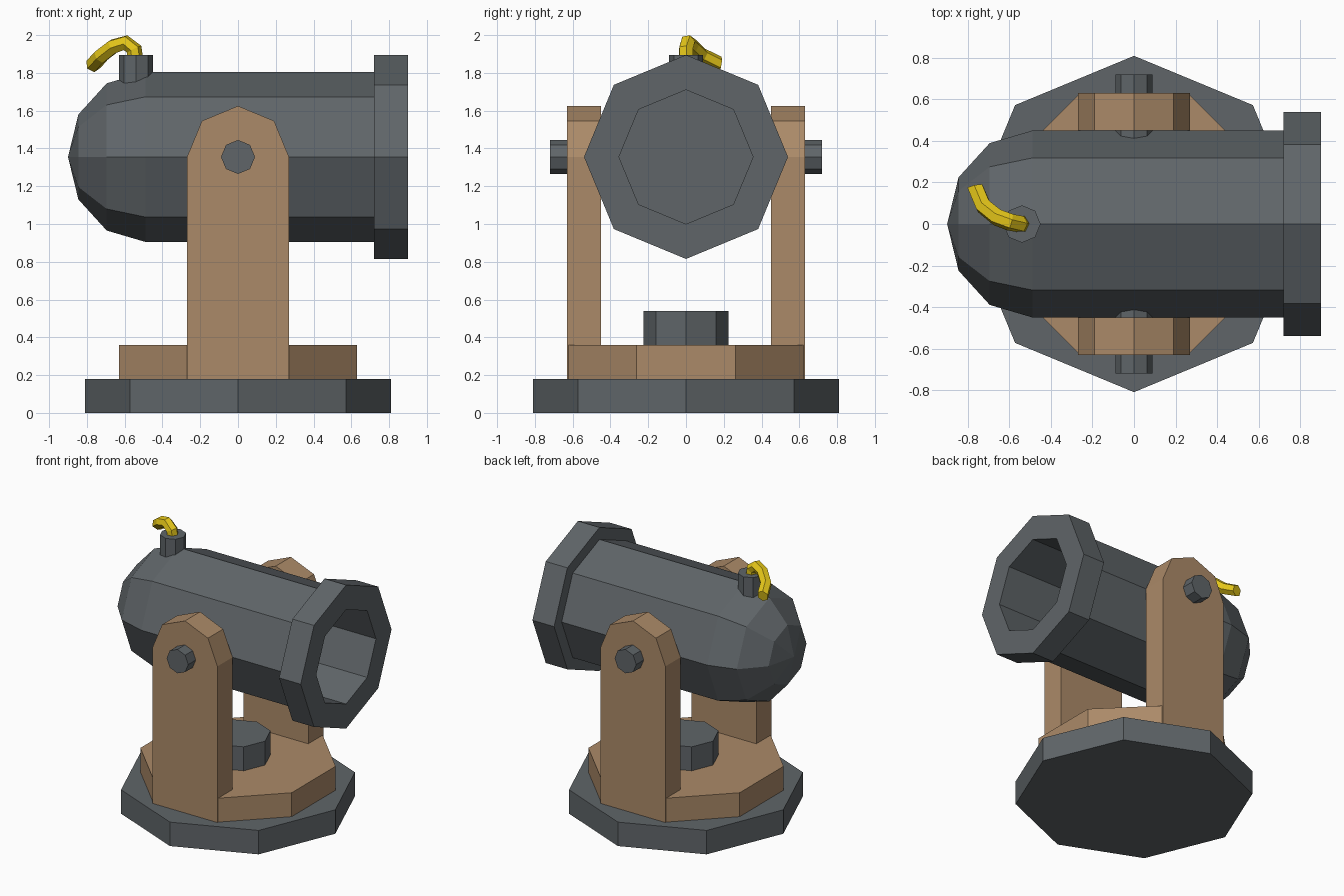
import bpy, bmesh
from math import sin, cos, pi, radians
from mathutils import Vector

if "Cube" in bpy.data.objects:
    bpy.data.objects.remove(bpy.data.objects["Cube"])


def material(name, rgb):
    m = bpy.data.materials.new(name)
    m.diffuse_color = (*rgb, 1)
    m.use_nodes = True
    m.node_tree.nodes["Principled BSDF"].inputs["Base Color"].default_value = m.diffuse_color
    return m


IRON = material("dark_iron", (0.115, 0.13, 0.14))
WOOD = material("wood", (0.41, 0.255, 0.14))
YELLOW = material("fuse_yellow", (0.8, 0.58, 0.01))
AXIS_Z = 1.355


def finish(name, bm, mat):
    bmesh.ops.remove_doubles(bm, verts=bm.verts, dist=1e-5)
    bmesh.ops.recalc_face_normals(bm, faces=bm.faces)
    me = bpy.data.meshes.new(name)
    bm.to_mesh(me)
    bm.free()
    me.materials.append(mat)
    ob = bpy.data.objects.new(name, me)
    bpy.context.collection.objects.link(ob)
    return ob


def prism(name, outline, direction, mat):
    """Extrude a flat outline of 3D points along a direction."""
    bm = bmesh.new()
    face = bm.faces.new([bm.verts.new(p) for p in outline])
    new = bmesh.ops.extrude_face_region(bm, geom=[face], use_keep_orig=True)["geom"]
    bmesh.ops.translate(bm, vec=Vector(direction),
                        verts=[v for v in new if isinstance(v, bmesh.types.BMVert)])
    return finish(name, bm, mat)


def ring(r, turn=0.0):
    return [(r * cos(turn + i * pi / 4), r * sin(turn + i * pi / 4)) for i in range(8)]


def drum(name, r, z0, z1, mat, turn=0.0, x=0.0):
    return prism(name, [(x + a, b, z0) for a, b in ring(r, turn)], (0, 0, z1 - z0), mat)


# Turntable
drum("base_plate", 0.81, 0, 0.18, IRON)
drum("wooden_turntable", 0.63 / cos(pi / 8), 0.18, 0.36, WOOD, pi / 8)
drum("pivot_hub", 0.225, 0.36, 0.54, IRON)

# Side supports with rounded tops, and the pins through them
arch = [(-0.27, 0.18), (0.27, 0.18)] + [
    (0.27 * cos(i * pi / 4), AXIS_Z + 0.27 * sin(i * pi / 4)) for i in range(5)]
for side, s in (("front", -1), ("back", 1)):
    prism(side + "_support", [(x, s * 0.45, z) for x, z in arch], (0, s * 0.18, 0), WOOD)
    prism(side + "_pin", [(a, s * 0.38, AXIS_Z + b) for a, b in ring(0.09)],
          (0, s * 0.34, 0), IRON)

# Barrel: domed rear, muzzle ring and bore spun from one profile (x, radius)
profile = [(-0.49 - 0.41 * cos(radians(a)), 0.45 * sin(radians(a))) for a in (0, 30, 60, 90)]
profile += [(0.72, 0.45), (0.72, 0.54), (0.90, 0.54), (0.90, 0.355), (0.0, 0.355), (0.0, 0)]
bm = bmesh.new()
verts = [bm.verts.new((x, 0, r)) for x, r in profile]
edges = [bm.edges.new(pair) for pair in zip(verts, verts[1:])]
bmesh.ops.spin(bm, geom=verts + edges, cent=(0, 0, 0), axis=(1, 0, 0),
               angle=2 * pi, steps=8, use_merge=True)
bmesh.ops.translate(bm, verts=bm.verts, vec=(0, 0, AXIS_Z))
finish("barrel", bm, IRON)

# Fuse socket
drum("fuse_socket", 0.09, 1.66, 1.895, IRON, x=-0.54)

# Fuse: a bent hexagonal cord
path = [(-0.54, 0, 1.85), (-0.55, 0, 1.925), (-0.595, 0.008, 1.96),
        (-0.66, 0.032, 1.94), (-0.725, 0.085, 1.89), (-0.765, 0.18, 1.845)]
path = [Vector(p) for p in path]
bm = bmesh.new()
loops = []
for i, p in enumerate(path):
    t = (path[min(i + 1, len(path) - 1)] - path[max(i - 1, 0)]).normalized()
    if i == len(path) - 1:
        t = Vector((-0.2, 0.95, -0.2)).normalized()
    u = Vector((0.45, 0.85, 0)) if i == 0 else u
    u = (u - t * u.dot(t)).normalized()
    w = t.cross(u)
    loops.append([bm.verts.new(p + 0.042 * (u * cos(k * pi / 3) + w * sin(k * pi / 3)))
                  for k in range(6)])
for a, b in zip(loops, loops[1:]):
    for k in range(6):
        j = (k + 1) % 6
        bm.faces.new((a[k], a[j], b[j], b[k]))
bm.faces.new(loops[0])
bm.faces.new(loops[-1])
finish("fuse", bm, YELLOW)
